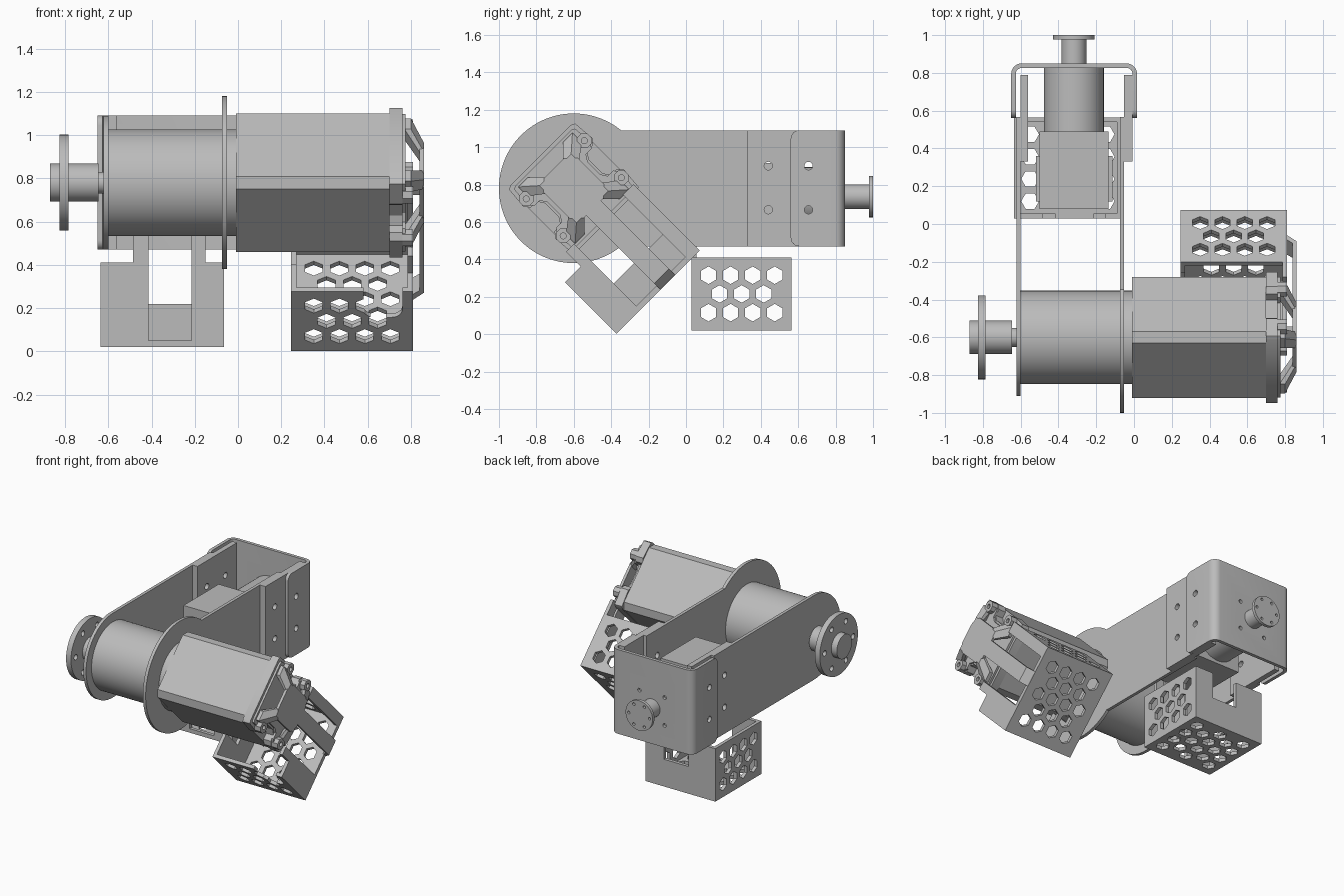
import bpy, bmesh
from math import cos, sin, pi, radians, asin
from mathutils import Matrix, Vector

old = bpy.data.objects.get("Cube")
if old:
    bpy.data.objects.remove(old)

grey = bpy.data.materials.new("plain grey")
grey.use_nodes = True
COLOUR = (0.5, 0.5, 0.5, 1)
grey.diffuse_color = COLOUR
for node in grey.node_tree.nodes:
    if node.type == 'BSDF_PRINCIPLED':
        node.inputs["Base Color"].default_value = COLOUR
PARTS = []


# ---- helpers ----
def finish(name, bm, matrix=None):
    if matrix:
        bm.transform(matrix)
    bmesh.ops.recalc_face_normals(bm, faces=bm.faces)
    mesh = bpy.data.meshes.new(name)
    bm.to_mesh(mesh)
    bm.free()
    mesh.materials.append(grey)
    obj = bpy.data.objects.new(name, mesh)
    bpy.context.collection.objects.link(obj)
    PARTS.append(obj)
    return obj


def add_prism(bm, pts, axis, lo, hi):
    def at(a, b, t):
        return {'x': (t, a, b), 'y': (a, t, b), 'z': (a, b, t)}[axis]
    low = [bm.verts.new(at(a, b, lo)) for a, b in pts]
    top = [bm.verts.new(at(a, b, hi)) for a, b in pts]
    bm.faces.new(low)
    bm.faces.new(top)
    for i in range(len(pts)):
        j = (i + 1) % len(pts)
        bm.faces.new((low[i], low[j], top[j], top[i]))


def prism(name, pts, axis, lo, hi, matrix=None):
    bm = bmesh.new()
    add_prism(bm, pts, axis, lo, hi)
    return finish(name, bm, matrix)


def arc(a, b, r, start, end, n):
    return [(a + r * cos(start + (end - start) * i / n),
             b + r * sin(start + (end - start) * i / n)) for i in range(n + 1)]


def circle(a, b, r, n=64, start=0):
    return arc(a, b, r, start, start + 2 * pi, n)[:-1]


def rect(a0, a1, b0, b1):
    return [(a0, b0), (a1, b0), (a1, b1), (a0, b1)]


def hull(name, boxes, matrix=None):
    bm = bmesh.new()
    for lo, hi in boxes:
        for x in (lo[0], hi[0]):
            for y in (lo[1], hi[1]):
                for z in (lo[2], hi[2]):
                    bm.verts.new((x, y, z))
    res = bmesh.ops.convex_hull(bm, input=bm.verts)
    loose = {v for v in res["geom_interior"] if isinstance(v, bmesh.types.BMVert)}
    bmesh.ops.delete(bm, geom=list(loose), context='VERTS')
    return finish(name, bm, matrix)


def cut(obj, outlines, axis, lo, hi, matrix=None):
    bm = bmesh.new()
    for pts in outlines:
        add_prism(bm, pts, axis, lo, hi)
    cutter = finish("cutter", bm, matrix)
    PARTS.remove(cutter)
    cutter.hide_render = True
    mod = obj.modifiers.new("holes", 'BOOLEAN')
    mod.operation = 'DIFFERENCE'
    mod.solver = 'EXACT'
    mod.object = cutter
    graph = bpy.context.evaluated_depsgraph_get()
    mesh = bpy.data.meshes.new_from_object(obj.evaluated_get(graph))
    obj.modifiers.clear()
    obj.data = mesh
    bpy.data.objects.remove(cutter)


def ring(a, b, r, hole, count, start=0):
    return [circle(*p, hole, 16) for p in circle(a, b, r, count, start)]


def hexes(a_mid, b_mid, rows, pitch):
    out = []
    for r in range(rows):
        n = 4 - r % 2
        for c in range(n):
            out.append(circle(a_mid + (c - (n - 1) / 2) * pitch,
                              b_mid + (r - (rows - 1) / 2) * 0.1, 0.047, 6, pi / 2))
    return out


# ---- arm: two side plates, spacers and folded end bracket ----
AY, AZ = -0.6, 0.78
BOT, TOP, END = 0.47, 1.09, 0.566
MX, MZ = -0.318, 0.735
bolts = [circle(y, z, 0.022, 20) for y in (0.44, 0.655) for z in (0.665, 0.9)]


def arm(name, r, x0, x1):
    a = asin(0.31 / r)
    pts = arc(AY, AZ, r, a, 2 * pi - a, 72) + [(END, BOT), (END, TOP)]
    obj = prism(name, pts, 'x', x0, x1)
    cut(obj, bolts[:2], 'x', x0 - 0.1, x1 + 0.1)


arm("right_arm_plate", 0.31, -0.623, -0.6)
arm("left_arm_plate", 0.4, -0.075, -0.052)
for name, x0, x1 in (("right_spacer", -0.6, -0.561), ("left_spacer", -0.052, -0.007)):
    obj = prism(name, rect(0.33, 0.79, BOT, TOP), 'x', x0, x1)
    cut(obj, bolts, 'x', x0 - 0.1, x1 + 0.1)

XL, XR, YB, T, R = -0.65, 0.016, 0.85, 0.024, 0.055
outer = arc(XL + R, YB - R, R, pi, pi / 2, 8) + arc(XR - R, YB - R, R, pi / 2, 0, 8)
inner = arc(XL + R, YB - R, R - T, pi, pi / 2, 8) + arc(XR - R, YB - R, R - T, pi / 2, 0, 8)
profile = [(XL, 0.56)] + outer + [(XR, 0.56), (XR - T, 0.56)] + inner[::-1] + [(XL + T, 0.56)]
bm = bmesh.new()
add_prism(bm, profile, 'z', BOT, TOP)
corners = [e for e in bm.edges if all(v.co.y < 0.565 for v in e.verts)
           and abs(e.verts[0].co.z - e.verts[1].co.z) < 0.001]
bmesh.ops.bevel(bm, geom=corners, offset=0.045, segments=6, profile=0.5, affect='EDGES')
bracket = finish("end_bracket", bm)
cut(bracket, bolts[2:], 'x', -0.8, 0.2)
cut(bracket, ring(MX, MZ, 0.145, 0.014, 4, pi / 4), 'y', 0.8, 0.9)

# ---- drum and its output flange ----
prism("drum", circle(AY, AZ, 0.247, 96), 'x', -0.6, -0.01)
prism("drum_neck", circle(AY, AZ, 0.05), 'x', -0.65, -0.6)
prism("drum_shaft", circle(AY, AZ, 0.088), 'x', -0.87, -0.645)
flange = prism("drum_flange", circle(AY, AZ, 0.222), 'x', -0.825, -0.785)
cut(flange, ring(AY, AZ, 0.165, 0.02, 6), 'x', -0.9, -0.7)

# ---- small motor inside the arm, output through the bracket ----
prism("small_motor_can", circle(MX, MZ, 0.158), 'y', 0.49, 0.83)
prism("small_motor_block", rect(-0.5, -0.135, 0.555, 0.915), 'y', 0.08, 0.49)
for x in (-0.5, -0.135):
    prism("small_motor_clip", rect(x - 0.02, x + 0.02, 0.65, 0.82), 'y', 0.12, 0.36)
prism("small_motor_shaft", circle(MX, MZ, 0.066), 'y', 0.83, 0.99)
flange = prism("small_motor_flange", circle(MX, MZ, 0.11), 'y', 0.978, 1.0)
cut(flange, ring(MX, MZ, 0.085, 0.01, 6), 'y', 0.9, 1.1)


# ---- perforated boxes under the motors ----
def perforated_box(name, w, dep, post, slot, high, matrix):
    h, t = 0.39, 0.025
    floor = prism(name + "_floor", rect(0, w, 0, dep), 'z', 0, t, matrix)
    # rows run along the depth, so swap the outline axes
    grid = [[(b, a) for a, b in p] for p in hexes(dep / 2, w / 2, 5, 0.118)]
    cut(floor, grid, 'z', -0.1, 0.1, matrix)
    walls = []
    for side, x in (("right", 0), ("left", w - t)):
        wall = prism(name + "_" + side, rect(0, dep, 0, h), 'x', x, x + t, matrix)
        cut(wall, hexes(dep / 2, h / 2, 3, 0.118), 'x', x - 0.1, x + 0.1, matrix)
        walls.append(wall)
    (p0, p1), (s0, s1) = post, slot
    base = [(0, 0), (w, 0), (w, h)]
    prism(name + "_post_wall", base + [(p1, h), (p1, high), (s1, high), (s1, 0.03),
          (s0, 0.03), (s0, high), (p0, high), (p0, h), (0, h)], 'y', 0, t, matrix)
    prism(name + "_notched_wall", base + [(s1, h), (s1, 0.2), (s0, 0.2), (s0, h), (0, h)],
          'y', dep - t, dep, matrix)
    return walls


perforated_box("small_box", 0.57, 0.535, (0.15, 0.485), (0.22, 0.42), 0.6,
               Matrix.Translation((-0.635, 0.03, 0.02)))
S = 0.5 ** 0.5
tilt = Matrix(((0, -1, 0, 0), (S, 0, -S, 0), (S, 0, S, 0), (0, 0, 0, 1)))
big_frame = Matrix.Translation((0.81, -0.372, 0.002)) @ tilt
walls = perforated_box("big_box", 0.63, 0.565, (0.12, 0.63), (0.18, 0.55), 0.5, big_frame)
notch = arc(0.1, 0.27, 0.05, 1.5 * pi, pi, 6)[::-1] + arc(0.18, 0.27, 0.05, 1.5 * pi, 2 * pi, 6)
cut(walls[0], [notch + [(0.23, 0.45), (0.05, 0.45)]], 'x', -0.1, 0.1, big_frame)

# ---- big motor: chamfered square body, lugged cap, spider cover ----
motor = Matrix.Translation((0, AY, AZ)) @ tilt


def four_way(quarter):
    half = quarter + [(u, -d) for u, d in quarter[::-1]]
    return half + [(-u, d) for u, d in half[::-1]]


H, C = 0.2475, 0.042
prism("big_motor_body", four_way([(H - C, H), (H, H - C)]), 'y', -0.7, 0.01, motor)
cap = [(0.23, 0.25), (0.25, 0.24), (0.26, 0.12), (0.235, 0.09), (0.19, 0.09), (0.165, 0.05)]
prism("big_motor_cap", four_way(cap), 'y', -0.76, -0.7, motor)
prism("big_motor_cap_step", four_way([(u * 0.92, d * 0.92) for u, d in cap]),
      'y', -0.775, -0.76, motor)
hub = four_way([(0.075, 0.15), (0.13, 0.1)])
prism("cover_hub", hub, 'y', -0.86, -0.84, motor)
for su in (-1, 1):
    for sd in (-1, 1):
        u, d = su * 0.22, sd * 0.14
        lug = prism("cover_lug", circle(u, d, 0.042, 8, pi / 8), 'y', -0.81, -0.76, motor)
        cut(lug, [circle(u, d, 0.016, 16)], 'y', -0.9, -0.785, motor)
        a, b = su * 0.09, sd * 0.11
        e, f = su * 0.17, sd * 0.18
        hull("cover_arm", [((a - 0.03, -0.86, b - 0.03), (a + 0.03, -0.84, b + 0.03)),
                           ((e - 0.035, -0.8, f - 0.035), (e + 0.035, -0.77, f + 0.035))], motor)
# strap from the cover down to the box
hull("strap", [((-0.055, -0.86, -0.66), (0.055, -0.84, -0.12))], motor)
hull("strap_foot", [((-0.055, -0.86, -0.665), (0.055, -0.84, -0.65)),
                    ((-0.055, -0.81, -0.71), (0.055, -0.79, -0.69))], motor)

# ---- smooth round surfaces, keep edges sharp ----
bpy.ops.object.select_all(action='DESELECT')
for obj in PARTS:
    obj.select_set(True)
bpy.context.view_layer.objects.active = PARTS[0]
bpy.ops.object.shade_smooth_by_angle(angle=radians(30))
